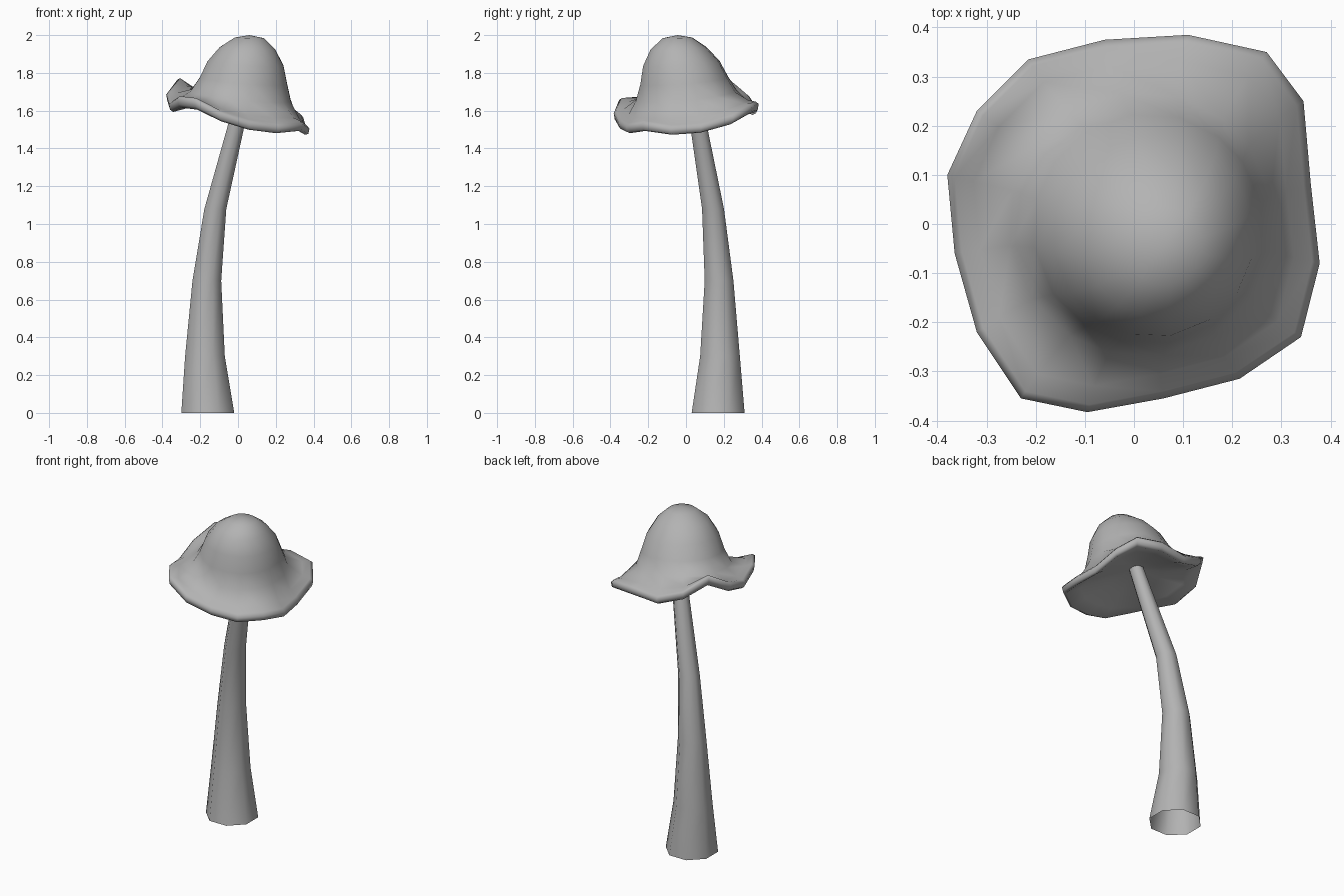
import bpy
import bmesh
from math import cos, sin, pi
from mathutils import Vector

default_cube = bpy.data.objects.get("Cube")
if default_cube:
    bpy.data.objects.remove(default_cube, do_unlink=True)

# One plain grey for the whole mushroom
grey = bpy.data.materials.new("plain_grey")
grey.use_nodes = True
grey_colour = (0.45, 0.45, 0.45, 1)
grey.diffuse_color = grey_colour
grey.node_tree.nodes["Principled BSDF"].inputs["Base Color"].default_value = grey_colour


def loft(name, rings, start=None, end=None):
    """Bridge closed rings of points, optionally closing each end to a tip."""
    bm = bmesh.new()
    loops = [[bm.verts.new(point) for point in ring] for ring in rings]
    count = len(loops[0])
    for lower, upper in zip(loops, loops[1:]):
        for i in range(count):
            j = (i + 1) % count
            bm.faces.new((lower[i], lower[j], upper[j], upper[i]))
    for tip, loop in ((start, loops[0]), (end, loops[-1])):
        if tip:
            centre = bm.verts.new(tip)
            for i in range(count):
                bm.faces.new((loop[i], loop[(i + 1) % count], centre))
    bmesh.ops.recalc_face_normals(bm, faces=bm.faces)
    mesh = bpy.data.meshes.new(name)
    bm.to_mesh(mesh)
    bm.free()
    mesh.materials.append(grey)
    for face in mesh.polygons:
        face.use_smooth = True
    obj = bpy.data.objects.new(name, mesh)
    bpy.context.scene.collection.objects.link(obj)
    return obj


# Stem: curved, tapering, open at the foot (x, y, z, radius)
stem_path = [(-.16, .17, 0, .14), (-.175, .18, .3, .105), (-.165, .175, .7, .076),
             (-.12, .143, 1.08, .058), (-.015, .07, 1.5, .045), (.03, .04, 1.68, .04)]


def stem_ring(x, y, z, radius, sides=8):
    angles = [2 * pi * (i + .5) / sides for i in range(sides)]
    grow = radius / cos(pi / sides)
    return [Vector((x + grow * cos(a), y + grow * sin(a), z)) for a in angles]


loft("stem", [stem_ring(*station) for station in stem_path])

# Cap: wavy rim outline, counter-clockwise from the left side
rim = [Vector(p) for p in (
    (.36, .08, 1.52), (.345, .25, 1.57), (.27, .35, 1.63), (.11, .385, 1.64),
    (-.06, .375, 1.62), (-.215, .335, 1.68), (-.32, .23, 1.77), (-.38, .1, 1.69),
    (-.365, -.06, 1.64), (-.32, -.22, 1.67), (-.23, -.355, 1.66), (-.095, -.383, 1.59),
    (.06, -.355, 1.54), (.215, -.315, 1.52), (.34, -.23, 1.535), (.378, -.08, 1.51))]


def tilted_plane(point):
    return 1.6 - .15 * point.x + .12 * point.y


def dome_ring(x, y, z, radius, tilt):
    ring = []
    for point in rim:
        d = Vector((point.x, point.y, 0)).normalized() * radius
        ring.append(Vector((x + d.x, y + d.y, z + tilt * (d.y - d.x))))
    return ring


def rim_ring(scale, lift, waviness):
    """Scaled copy of the rim, flattened towards the tilted plane."""
    ring = []
    for point in rim:
        p = Vector((point.x * scale, point.y * scale, 0))
        wave = point.z - tilted_plane(point)
        p.z = tilted_plane(p) + wave * waviness + lift
        ring.append(p)
    return ring


dome = [dome_ring(.06, -.045, 1.985, .08, .02), dome_ring(.05, -.04, 1.93, .15, .04),
        dome_ring(.04, -.025, 1.85, .205, .06), dome_ring(.03, -.01, 1.76, .235, .08),
        dome_ring(.015, 0, 1.68, .27, .1)]
brim = [rim_ring(.86, .025, .45), rim_ring(.96, .01, .95), rim_ring(1, -.005, 1)]
underside = [rim_ring(.985, -.035, .95), rim_ring(.94, -.045, .85),
             rim_ring(.75, -.015, .4), rim_ring(.4, .025, .1)]
loft("cap", dome + brim + underside, start=(.06, -.045, 2), end=(.025, .04, 1.65))
